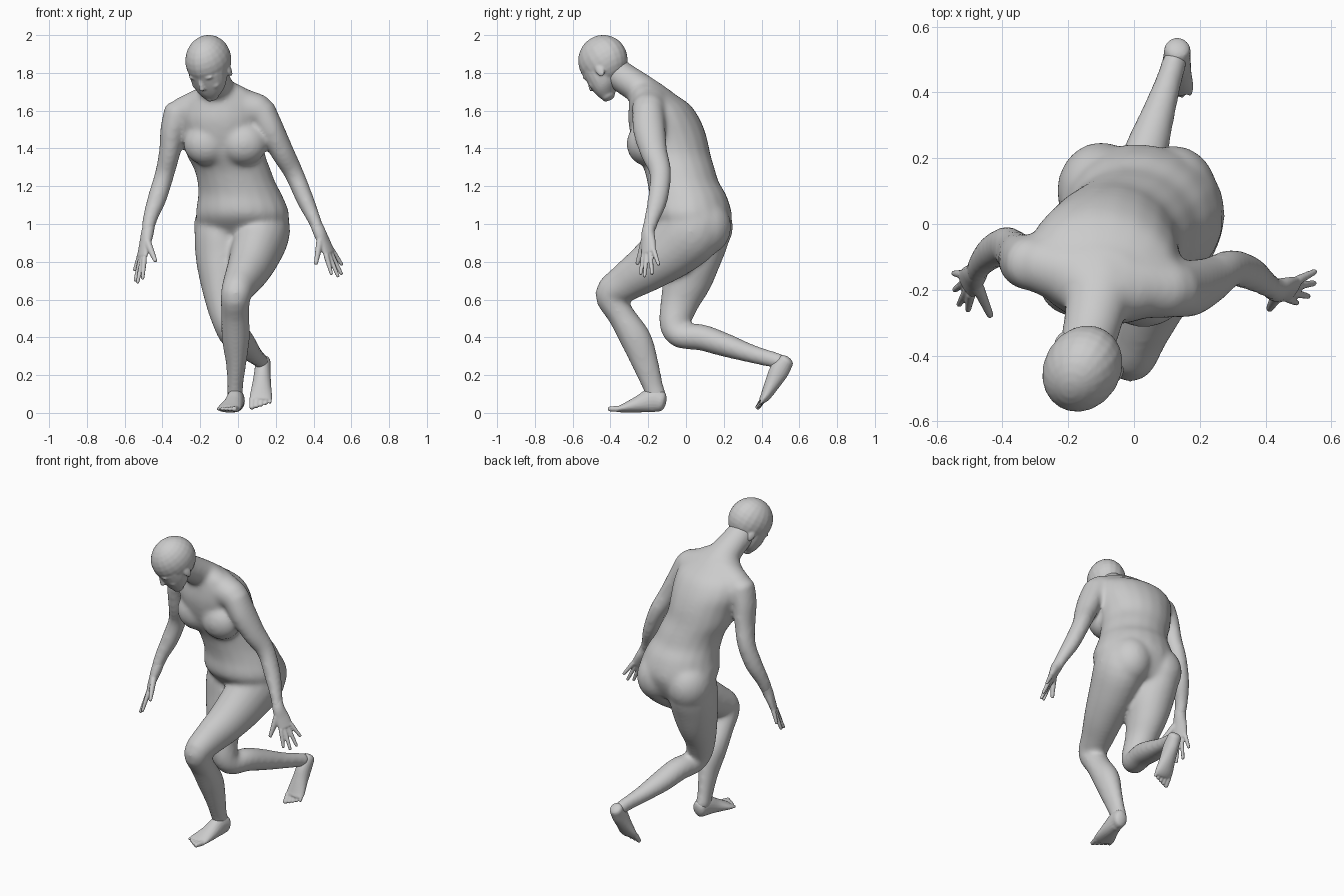
import bpy, bmesh
from math import sin, cos, pi, radians
from mathutils import Vector, Matrix

cube = bpy.data.objects.get("Cube")
if cube:
    bpy.data.objects.remove(cube)

skin = bpy.data.materials.new("plain grey")
skin.use_nodes = True
grey = (0.6, 0.6, 0.6, 1)
skin.diffuse_color = grey
skin.node_tree.nodes["Principled BSDF"].inputs["Base Color"].default_value = grey


def spline(rows, steps=4):
    """Catmull-Rom interpolation of rows of any width."""
    out = []
    last = len(rows) - 1
    for i in range(last):
        a, b, c, d = (rows[max(0, min(last, k))] for k in range(i - 1, i + 3))
        for s in range(steps):
            t = s / steps
            out.append([q + t / 2 * (r - p + t * (2*p - 5*q + 4*r - w + t * (3*(q - r) + w - p)))
                        for p, q, r, w in zip(a, b, c, d)])
    return out + [list(rows[-1])]


def loft(bm, rows, side=(1, 0, 0), level=False, frame=Matrix(), sides=20, cap=0.6):
    """Elliptical tube through rows of x, y, z, half width, half depth, with domed ends."""
    rows = spline(rows)
    centres = [Vector(r[:3]) for r in rows]
    sections = []
    for i, row in enumerate(rows):
        along = centres[min(i + 1, len(rows) - 1)] - centres[max(i - 1, 0)]
        if level:
            along = Vector((0, 0, 1 if along.z > 0 else -1))
        along.normalize()
        sections.append((centres[i], along, row[3], row[4]))

    def dome(section, sign):
        c, along, w, d = section
        return [(c + along * sign * cap * min(w, d) * sin(a), along, w * cos(a), d * cos(a))
                for a in (radians(30), radians(55), radians(78))]

    sections = dome(sections[0], -1)[::-1] + sections + dome(sections[-1], 1)
    rings = []
    for c, along, w, d in sections:
        u = Vector(side)
        u = (u - along * u.dot(along)).normalized()
        v = along.cross(u)
        rings.append([bm.verts.new(frame @ (c + u * w * cos(k * 2 * pi / sides)
                                            + v * d * sin(k * 2 * pi / sides)))
                      for k in range(sides)])
    for low, high in zip(rings, rings[1:]):
        for k in range(sides):
            n = (k + 1) % sides
            bm.faces.new((low[k], low[n], high[n], high[k]))
    bm.faces.new(rings[0][::-1])
    bm.faces.new(rings[-1])


def ball(bm, centre, radii, frame=Matrix()):
    m = frame @ Matrix.Translation(centre) @ Matrix.Diagonal((*radii, 1))
    bmesh.ops.create_uvsphere(bm, u_segments=20, v_segments=14, radius=1, matrix=m)


def finish(bm, name, voxel, smooth):
    """Fuse the overlapping forms into one skin."""
    bmesh.ops.recalc_face_normals(bm, faces=bm.faces)
    mesh = bpy.data.meshes.new(name)
    bm.to_mesh(mesh)
    bm.free()
    mesh.materials.append(skin)
    ob = bpy.data.objects.new(name, mesh)
    bpy.context.collection.objects.link(ob)
    fuse = ob.modifiers.new("fuse", 'REMESH')
    fuse.mode = 'VOXEL'
    fuse.voxel_size = voxel
    fuse.use_smooth_shade = True
    relax = ob.modifiers.new("relax", 'SMOOTH')
    relax.factor = 0.5
    relax.iterations = smooth


# Torso, leaning forward and twisted
body = bmesh.new()
twist = (1, -0.2, 0)
loft(body, [(.015, .07, .9, .17, .12), (.02, .05, .97, .23, .175), (.024, .025, 1.05, .25, .218),
            (.012, .01, 1.15, .225, .205), (-.008, -.015, 1.22, .208, .19), (-.03, -.035, 1.29, .204, .188),
            (-.065, -.065, 1.37, .21, .195), (-.08, -.09, 1.46, .22, .2), (-.09, -.115, 1.55, .235, .19),
            (-.09, -.14, 1.63, .22, .16), (-.095, -.18, 1.69, .16, .115)], twist, True, cap=.3)
# Shoulder girdle and neck
loft(body, [(-.3, -.12, 1.59, .085, .08), (-.1, -.17, 1.635, .11, .11), (.12, -.2, 1.6, .088, .085)], (0, 1, 0))
loft(body, [(-.25, -.13, 1.62, .06, .05), (-.1, -.205, 1.7, .085, .07), (.09, -.2, 1.63, .06, .05)], (0, 1, 0))
loft(body, [(-.1, -.17, 1.66, .12, .09), (-.115, -.25, 1.72, .096, .084), (-.135, -.34, 1.78, .086, .082),
            (-.15, -.4, 1.83, .08, .08)])
# Broad chest and buttocks
for x, y in ((-.165, -.185), (.03, -.215)):
    ball(body, (x, y, 1.425), (.125, .1, .115))
for x, y in ((-.1, .1), (.12, .09)):
    ball(body, (x, y, .985), (.135, .15, .155))

# Arms, shoulder to wrist
loft(body, [(.12, -.2, 1.6, .08, .085), (.175, -.195, 1.5, .07, .087), (.235, -.17, 1.38, .062, .073),
            (.295, -.135, 1.27, .052, .058), (.355, -.15, 1.13, .047, .054), (.4, -.18, 1.03, .037, .042),
            (.43, -.2, .96, .031, .037)])
loft(body, [(-.31, -.12, 1.59, .085, .085), (-.345, -.11, 1.5, .067, .082), (-.362, -.09, 1.38, .057, .073),
            (-.39, -.065, 1.26, .052, .058), (-.43, -.085, 1.13, .051, .053), (-.465, -.12, 1.03, .04, .042),
            (-.48, -.15, .95, .033, .037)])

# Forward leg and trailing leg
loft(body, [(.12, .07, 1.06, .13, .14), (.13, .03, .97, .147, .175), (.1, -.07, .87, .138, .158),
            (.06, -.2, .77, .118, .128), (.015, -.32, .69, .095, .103), (-.012, -.4, .625, .08, .083),
            (-.015, -.345, .52, .075, .072), (-.012, -.265, .39, .074, .083), (-.01, -.215, .26, .054, .071),
            (-.015, -.175, .14, .042, .056), (-.015, -.155, .08, .044, .055)])
loft(body, [(-.09, .08, 1.04, .12, .14), (-.095, .065, .94, .135, .165), (-.09, .035, .81, .133, .148),
            (-.088, .005, .7, .114, .131), (-.08, -.035, .58, .09, .102), (-.055, -.06, .47, .076, .082),
            (-.03, -.03, .41, .07, .068), (.0, .08, .4, .072, .07), (.03, .2, .362, .07, .064),
            (.075, .34, .315, .052, .05), (.11, .45, .285, .04, .044), (.125, .5, .27, .04, .043)])
finish(body, "body", .012, 16)

# Head, turned and bowed
head = bmesh.new()
pose = (Matrix.Translation((-.157, -.44, 1.866)) @ Matrix.Rotation(radians(-31), 4, 'Z')
        @ Matrix.Rotation(radians(35), 4, 'X'))
ball(head, (0, 0, 0), (.117, .138, .134), pose)
loft(head, [(0, -.03, -.03, .107, .105), (0, -.045, -.09, .098, .09), (0, -.06, -.14, .077, .068),
            (0, -.08, -.175, .042, .036)], level=True, frame=pose)
loft(head, [(0, -.125, -.04, .011, .014), (0, -.138, -.07, .013, .016), (0, -.143, -.088, .018, .014)],
     level=True, frame=pose)
ball(head, (0, -.12, -.122), (.026, .013, .007), pose)
ball(head, (0, -.117, -.136), (.022, .013, .008), pose)
ball(head, (0, -.102, -.175), (.024, .017, .016), pose)
for s in (-1, 1):
    ball(head, (s * .038, -.114, -.028), (.034, .017, .011), pose)
    ball(head, (s * .038, -.106, -.052), (.019, .014, .011), pose)
    ball(head, (s * .05, -.09, -.09), (.034, .028, .028), pose)
    tilt = pose @ Matrix.Translation((s * .105, .005, -.07)) @ Matrix.Rotation(s * .25, 4, 'Z')
    ball(head, (0, 0, 0), (.01, .023, .035), tilt)
finish(head, "head", .006, 6)


def hand(name, arm, wrist, thumb, tips):
    """Palm grown out of the forearm, four fingers from index to little, and a thumb."""
    bm = bmesh.new()
    arm, wrist, thumb, tips = Vector(arm), Vector(wrist), Vector(thumb), [Vector(t) for t in tips]
    across = (tips[0] - tips[-1]).normalized()
    knuckles = wrist.lerp(sum(tips, Vector()) / 4, .52)
    loft(bm, [(*arm, .03, .03), (*wrist, .036, .032), (*wrist.lerp(knuckles, .5), .043, .025),
              (*knuckles, .046, .018)], across)
    for i, tip in enumerate(tips):
        base = knuckles + across * (1.5 - i) * .023
        loft(bm, [(*base, .014, .015), (*base.lerp(tip, .5), .012, .0125), (*tip, .0095, .0095)],
             across, sides=10)
    root = wrist.lerp(knuckles, .3) + across * .02
    loft(bm, [(*root, .024, .021), (*root.lerp(thumb, .5), .018, .016), (*thumb, .011, .011)],
         (0, 0, 1), sides=10)
    finish(bm, name, .005, 4)


hand("left_hand", (.4, -.18, 1.03), (.43, -.2, .96), (.412, -.258, .79),
     [(.495, -.24, .735), (.53, -.22, .722), (.548, -.18, .735), (.55, -.145, .785)])
hand("right_hand", (-.465, -.12, 1.03), (-.48, -.15, .95), (-.437, -.278, .805),
     [(-.505, -.262, .71), (-.532, -.245, .69), (-.545, -.2, .7), (-.548, -.15, .755)])


def foot(name, rows, across, ahead):
    """Heel to ball loft with a row of five toes, big toe first."""
    bm = bmesh.new()
    across, ahead = Vector(across), Vector(ahead)
    loft(bm, rows, across)
    front = Vector(rows[-1][:3])
    for i in range(5):
        r = .017 - .0017 * i
        base = front + across * (.044 - .0235 * i)
        tip = base + ahead * (.052 - .008 * i)
        loft(bm, [(*base, r, r), (*tip, r * .85, r * .8)], across, sides=10)
    finish(bm, name, .005, 4)


foot("left_foot", [(-.005, -.13, .06, .042, .054), (-.012, -.18, .067, .045, .064),
                   (-.025, -.25, .046, .053, .045), (-.043, -.315, .028, .063, .027),
                   (-.052, -.345, .021, .063, .019)], (.97, -.23, 0), (-.23, -.97, 0))
foot("right_foot", [(.132, .53, .275, .04, .042), (.13, .495, .225, .043, .052), (.126, .46, .16, .049, .042),
                    (.122, .425, .095, .059, .029), (.12, .407, .07, .06, .021)],
     (-1, 0, 0), (-.05, -.55, -.83))
